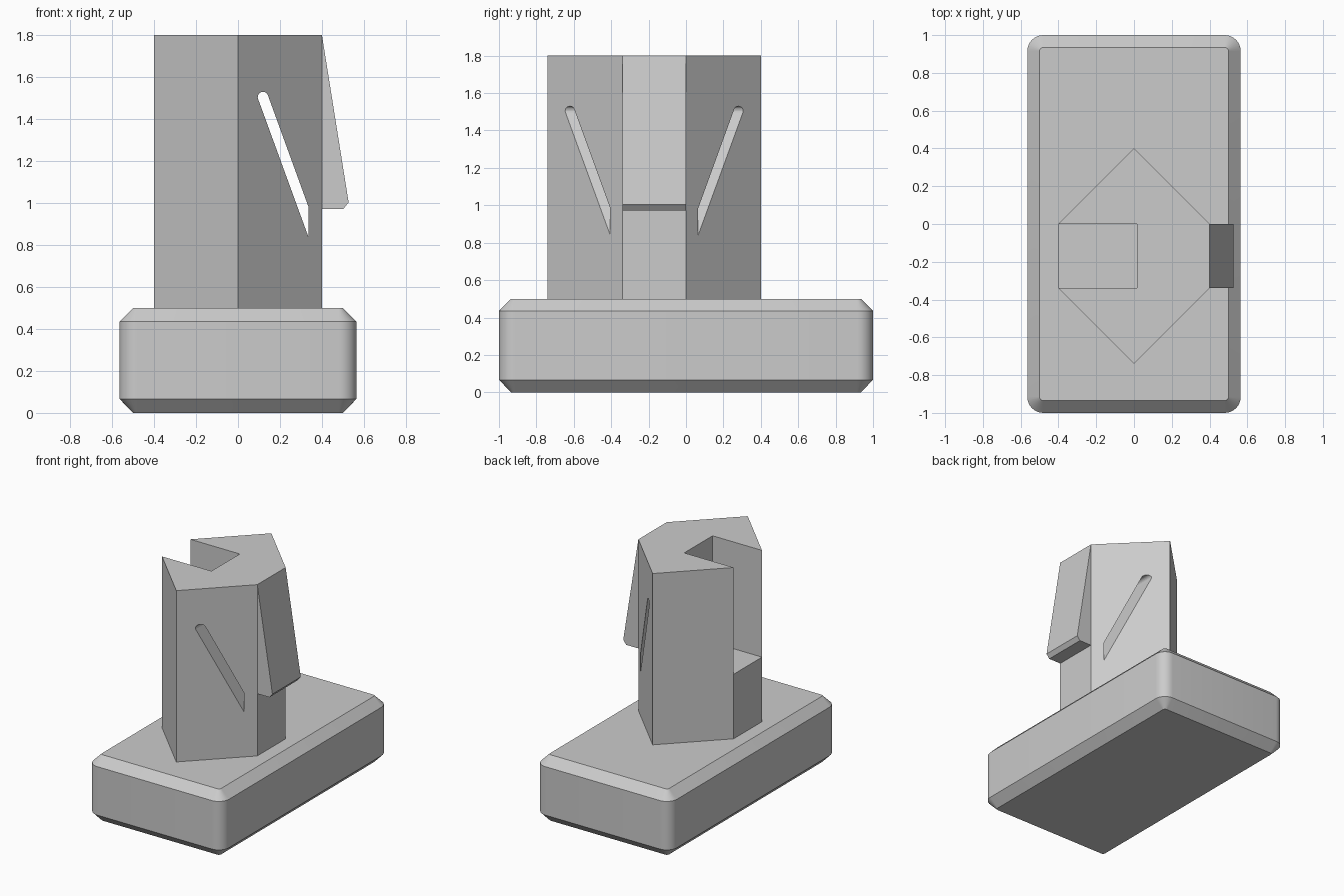
import bpy, bmesh, math

if "Cube" in bpy.data.objects:
    bpy.data.objects.remove(bpy.data.objects["Cube"])

grey = bpy.data.materials.new("plain grey")
grey.diffuse_color = (0.6, 0.6, 0.6, 1)
grey.use_nodes = True
grey.node_tree.nodes["Principled BSDF"].inputs["Base Color"].default_value = grey.diffuse_color


def loft(name, rings):
    """Solid through rings of 3D points, capped at both ends."""
    bm = bmesh.new()
    loops = [[bm.verts.new(p) for p in ring] for ring in rings]
    n = len(loops[0])
    for a, b in zip(loops, loops[1:]):
        for i in range(n):
            j = (i + 1) % n
            bm.faces.new((a[i], a[j], b[j], b[i]))
    bm.faces.new(loops[0][::-1])
    bm.faces.new(loops[-1])
    bmesh.ops.recalc_face_normals(bm, faces=bm.faces)
    mesh = bpy.data.meshes.new(name)
    bm.to_mesh(mesh)
    bm.free()
    mesh.materials.append(grey)
    obj = bpy.data.objects.new(name, mesh)
    bpy.context.collection.objects.link(obj)
    return obj


def extrude_z(name, pts, z0, z1):
    return loft(name, [[(x, y, z) for x, y in pts] for z in (z0, z1)])


def extrude_y(name, pts, y0, y1):
    return loft(name, [[(x, y, z) for x, z in pts] for y in (y0, y1)])


def apply_boolean(obj, tool, operation):
    mod = obj.modifiers.new(tool.name, 'BOOLEAN')
    mod.operation = operation
    mod.solver = 'EXACT'
    mod.object = tool
    bpy.context.view_layer.objects.active = obj
    bpy.ops.object.modifier_apply(modifier=mod.name)
    bpy.data.objects.remove(tool)


def rounded_rect(hx, hy, r, z, steps=8):
    pts = []
    for k, (sx, sy) in enumerate(((1, 1), (-1, 1), (-1, -1), (1, -1))):
        for i in range(steps + 1):
            a = math.pi / 2 * (k + i / steps)
            pts.append((sx * (hx - r) + r * math.cos(a),
                        sy * (hy - r) + r * math.sin(a), z))
    return pts


# Base block with rounded corners and chamfered top and bottom rims
base = loft("base", [
    rounded_rect(0.50, 0.935, 0.02, 0.0),
    rounded_rect(0.565, 1.0, 0.085, 0.067),
    rounded_rect(0.565, 1.0, 0.085, 0.435),
    rounded_rect(0.50, 0.935, 0.02, 0.5),
])
bpy.ops.object.select_all(action='DESELECT')
base.select_set(True)
bpy.context.view_layer.objects.active = base
bpy.ops.object.shade_smooth_by_angle(angle=math.radians(30))

# Six-sided post
post = extrude_z("post", [(0, -0.74), (0.4, -0.34), (0.4, 0), (0, 0.4),
                          (-0.4, 0), (-0.4, -0.34)], 0.5, 1.8)

# Open channel down the left side
channel = extrude_z("channel_cutter", [(-0.6, -0.34), (0.015, -0.34),
                                       (0.015, 0), (-0.6, 0)], 0.99, 2.0)
apply_boolean(post, channel, 'DIFFERENCE')

# Slanted slot with a round upper end, freeing the spring arm
cx, cz, r, tilt = 0.119, 1.505, 0.025, math.radians(19.5)
slot = [(0.335, 0.84), (0.335, 0.984)]
slot += [(cx + r * math.cos(tilt + math.pi * i / 10),
          cz + r * math.sin(tilt + math.pi * i / 10)) for i in range(11)]
apply_boolean(post, extrude_y("slot_cutter", slot, -1, 1), 'DIFFERENCE')

# Wedge-shaped catch on the right side
extrude_y("catch", [(0.4, 1.8), (0.4, 0.972), (0.502, 0.972), (0.527, 1.003)],
          -0.34, 0)
